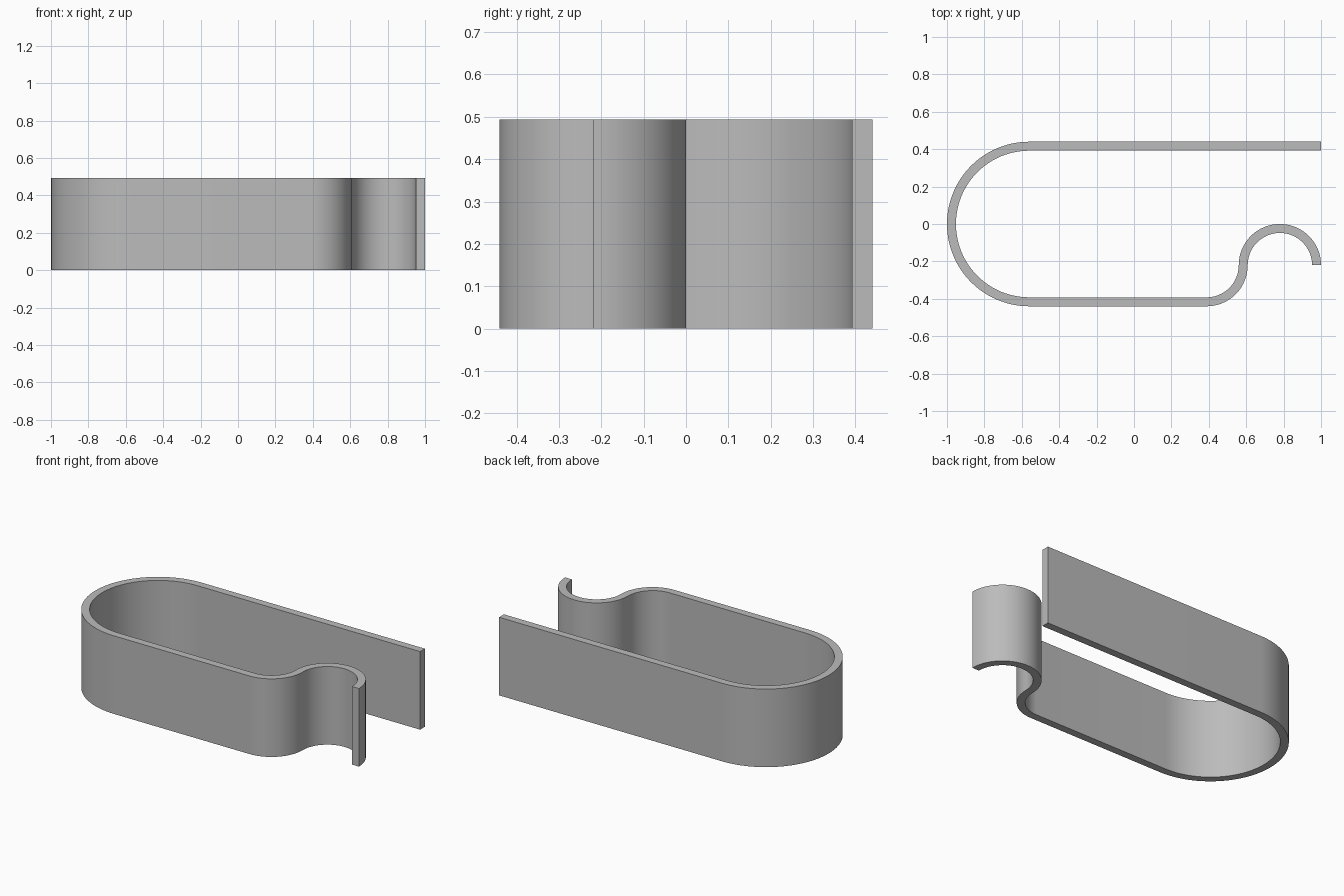
import bpy, bmesh, math
from mathutils import Vector

if "Cube" in bpy.data.objects:
    bpy.data.objects.remove(bpy.data.objects["Cube"])

HEIGHT, HALF = 0.494, 0.024      # strip height, half thickness
R_BIG, R_SMALL = 0.416, 0.196    # centreline radii


def arc(cx, cy, r, start, end, steps):
    """Centreline points with the left-hand normal of the travel direction."""
    turn = 1 if end > start else -1
    out = []
    for i in range(steps + 1):
        a = math.radians(start + (end - start) * i / steps)
        d = Vector((math.cos(a), math.sin(a)))
        out.append((Vector((cx, cy)) + d * r, -d * turn))
    return out


# Centreline: straight arm, big round end, lower bend, hooked tip
path = [(Vector((1.0, R_BIG)), Vector((0, -1)))]
path += arc(-0.56, 0, R_BIG, 90, 270, 48)
path += arc(0.388, -0.22, R_SMALL, -90, 0, 24)
path += arc(0.78, -0.22, R_SMALL, 180, 0, 48)[1:]

# Bent strip: four corner vertices per path point, bridged together
bm = bmesh.new()
rings = []
for p, n in path:
    a, b = p + n * HALF, p - n * HALF
    rings.append([bm.verts.new((q.x, q.y, z))
                  for q, z in ((a, 0), (b, 0), (b, HEIGHT), (a, HEIGHT))])
for r, s in zip(rings, rings[1:]):
    for k in range(4):
        m = (k + 1) % 4
        bm.faces.new((r[k], r[m], s[m], s[k]))
bm.faces.new(rings[0])
bm.faces.new(rings[-1])
bmesh.ops.recalc_face_normals(bm, faces=bm.faces)
mesh = bpy.data.meshes.new("spring_clip")
bm.to_mesh(mesh)
bm.free()

clip = bpy.data.objects.new("spring_clip", mesh)
bpy.context.collection.objects.link(clip)
grey = bpy.data.materials.new("plain grey")
grey.diffuse_color = (0.5, 0.5, 0.5, 1)
grey.use_nodes = True
grey.node_tree.nodes["Principled BSDF"].inputs["Base Color"].default_value = grey.diffuse_color
mesh.materials.append(grey)

# Smooth curved walls, sharp rims
bpy.context.view_layer.objects.active = clip
clip.select_set(True)
bpy.ops.object.shade_smooth_by_angle(angle=math.radians(30))
